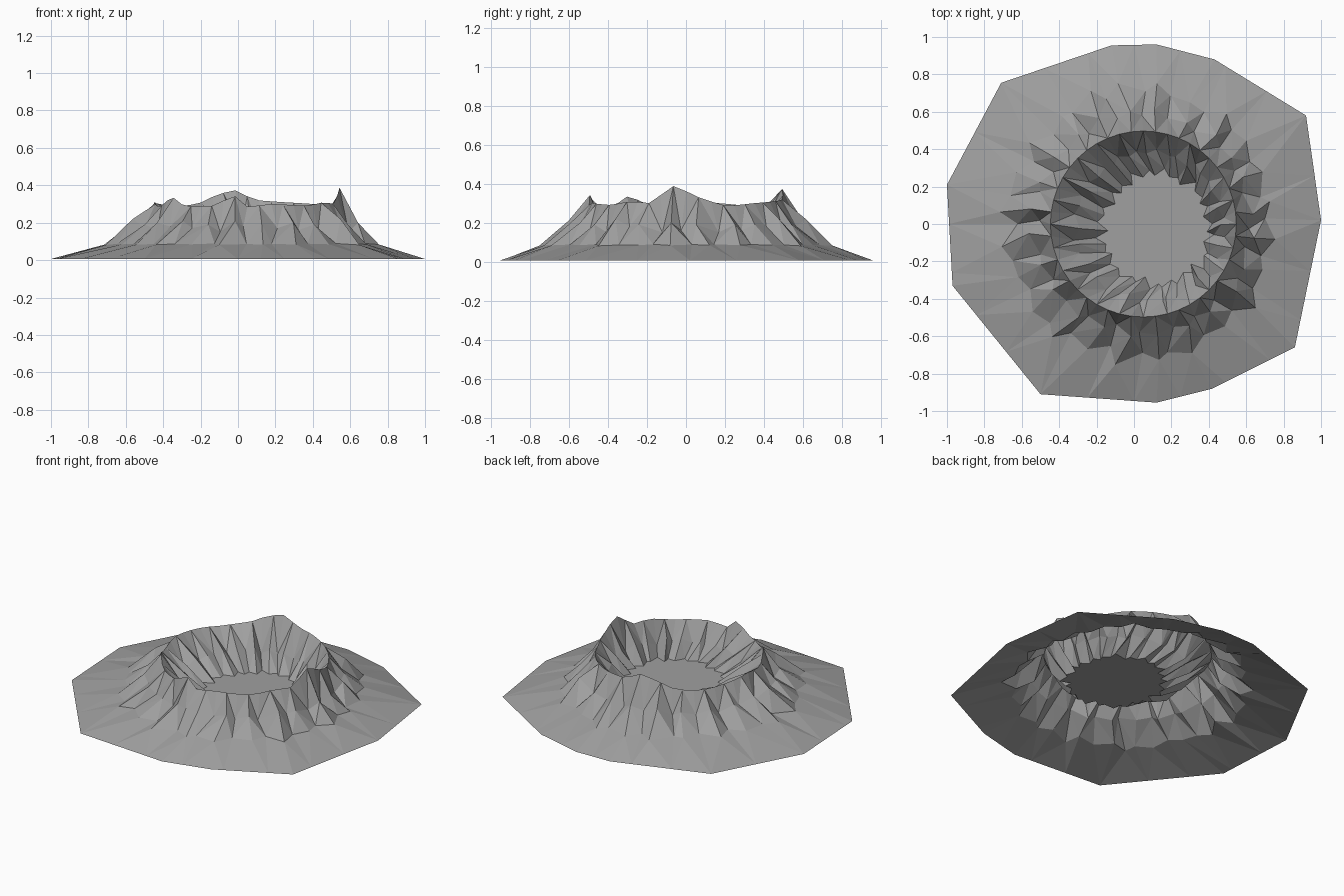
import bpy, bmesh, math, random
from mathutils import Vector

if "Cube" in bpy.data.objects:
    bpy.data.objects.remove(bpy.data.objects["Cube"])

random.seed(7)
N = 48
RIM = Vector((0.05, 0.0))
FLOOR = Vector((0.12, -0.03))

# ground outline, counter-clockwise
OUTLINE = [(1.0, 0.02), (0.92, 0.58), (0.43, 0.88), (0.12, 0.96), (-0.12, 0.955), (-0.71, 0.755),
           (-1.0, 0.21), (-0.97, -0.33), (-0.5, -0.91), (0.12, -0.955), (0.42, -0.88), (0.86, -0.66)]
OUTLINE = [Vector(p) for p in OUTLINE]

# rim height by angle in degrees
RIM_Z = [(-22, 0.30), (-7, 0.39), (10, 0.32), (25, 0.285), (45, 0.30), (68, 0.31), (85, 0.32),
         (98, 0.375), (109, 0.35), (122, 0.30), (140, 0.285), (160, 0.30), (180, 0.31), (200, 0.28),
         (216, 0.34), (228, 0.285), (248, 0.29), (262, 0.345), (270, 0.285), (285, 0.30),
         (310, 0.29), (325, 0.31), (338, 0.30)]


def rim_height(deg):
    if deg > 338:
        deg -= 360
    for (a, za), (b, zb) in zip(RIM_Z, RIM_Z[1:]):
        if a <= deg <= b:
            return za + (zb - za) * (deg - a) / (b - a)
    return 0.30


def direction(a):
    return Vector((math.cos(a), math.sin(a)))


def outline_hit(d):
    # point where a ray from the origin meets the ground outline
    for p, q in zip(OUTLINE, OUTLINE[1:] + OUTLINE[:1]):
        e = q - p
        den = d.x * e.y - d.y * e.x
        if abs(den) < 1e-9:
            continue
        t = (p.x * e.y - p.y * e.x) / den
        s = (p.x * d.y - p.y * d.x) / den
        if t > 0 and -1e-6 <= s <= 1 + 1e-6:
            return d * t
    return d


angles = [2 * math.pi * i / N for i in range(N)]
rand = random.uniform
bm = bmesh.new()
ground, apron, slope, rim, wall, floor = rings = [[], [], [], [], [], []]


def add(ring, p, z):
    ring.append(bm.verts.new((p.x, p.y, z)))


# ground edge, with the nearest point pulled onto each outline corner
edge = [outline_hit(direction(a)) for a in angles]
for c in OUTLINE:
    edge[round(math.atan2(c.y, c.x) / (2 * math.pi) * N) % N] = c

for i, a in enumerate(angles):
    # ridges and gullies of uneven strength
    spur = (1 if i % 2 else -1) * random.choice((0.15, 0.4, 0.7, 1.0))
    add(ground, edge[i], 0.006)
    # foot of the slope
    add(apron, RIM * 0.6 + direction(a + rand(-0.05, 0.05)) * (0.71 + 0.05 * spur + rand(-0.02, 0.02)),
        0.085 - 0.004 * spur)
    # steep outer slope
    add(slope, RIM + direction(a + rand(-0.05, 0.05)) * (0.585 + 0.03 * spur), 0.185 + 0.035 * spur)
    # round rim
    add(rim, RIM + direction(a) * 0.497, rim_height(math.degrees(a)))
    # inner wall
    add(wall, RIM.lerp(FLOOR, 0.5) + direction(a + rand(-0.05, 0.05)) * (0.395 + 0.02 * spur),
        0.185 - 0.03 * spur)
    # jagged floor edge
    add(floor, FLOOR + direction(a + rand(-0.05, 0.05)) * (0.295 + 0.035 * spur), 0.097)

# crater surface
for lo, hi in zip(rings, rings[1:]):
    for i in range(N):
        j = (i + 1) % N
        if i % 2:
            bm.faces.new((lo[i], lo[j], hi[i]))
            bm.faces.new((lo[j], hi[j], hi[i]))
        else:
            bm.faces.new((lo[i], lo[j], hi[j]))
            bm.faces.new((lo[i], hi[j], hi[i]))

# flat crater floor
bm.faces.new(floor)

me = bpy.data.meshes.new("crater")
bm.to_mesh(me)
bm.free()
crater = bpy.data.objects.new("crater", me)
bpy.context.collection.objects.link(crater)

# dark grey rock
rock = bpy.data.materials.new("rock")
rock.diffuse_color = (0.35, 0.35, 0.35, 1)
rock.use_nodes = True
rock.node_tree.nodes["Principled BSDF"].inputs["Base Color"].default_value = rock.diffuse_color
me.materials.append(rock)
